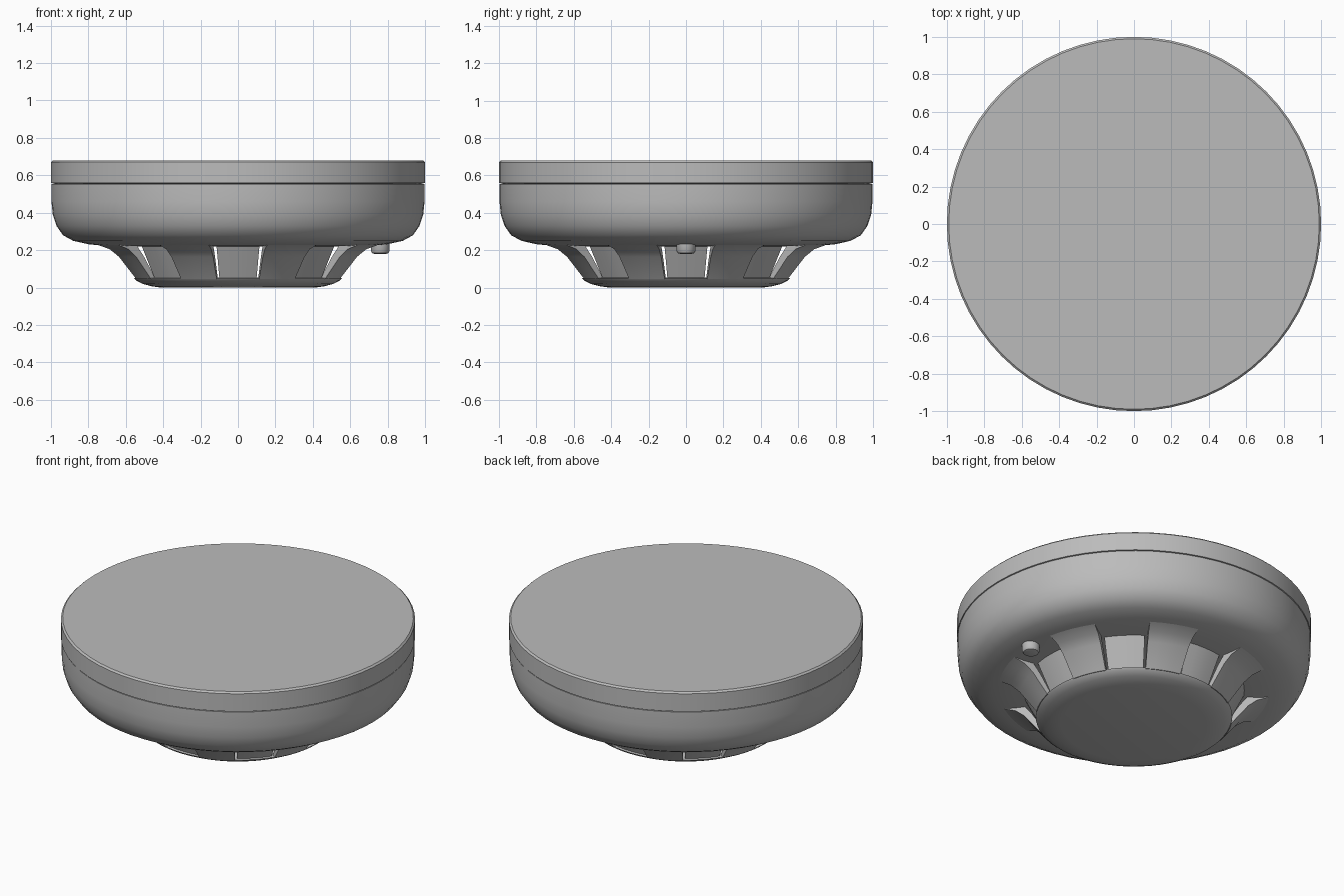
import bpy, math

cube = bpy.data.objects.get("Cube")
if cube:
    bpy.data.objects.remove(cube, do_unlink=True)

grey = bpy.data.materials.new("plastic_grey")
grey.use_nodes = True
colour = (0.5, 0.5, 0.5, 1)
grey.diffuse_color = colour
grey.node_tree.nodes["Principled BSDF"].inputs["Base Color"].default_value = colour


def finish(name, verts, faces):
    mesh = bpy.data.meshes.new(name)
    mesh.from_pydata(verts, [], faces)
    mesh.materials.append(grey)
    obj = bpy.data.objects.new(name, mesh)
    bpy.context.collection.objects.link(obj)
    bpy.ops.object.select_all(action="DESELECT")
    obj.select_set(True)
    bpy.context.view_layer.objects.active = obj
    bpy.ops.object.mode_set(mode="EDIT")
    bpy.ops.mesh.select_all(action="SELECT")
    bpy.ops.mesh.normals_make_consistent(inside=False)
    bpy.ops.object.mode_set(mode="OBJECT")
    bpy.ops.object.shade_smooth_by_angle(angle=math.radians(40))
    return obj


def lathe(name, profile, sides=64):
    """Spin an open (radius, z) profile and cap both ends."""
    n = len(profile)
    verts = [(r * math.cos(a), r * math.sin(a), z)
             for a in (i * math.tau / sides for i in range(sides))
             for r, z in profile]
    faces = [(i * n + j, (i + 1) % sides * n + j,
              (i + 1) % sides * n + j + 1, i * n + j + 1)
             for i in range(sides) for j in range(n - 1)]
    faces += [[i * n + j for i in range(sides)] for j in (0, n - 1)]
    return finish(name, verts, faces)


def sector(name, section, centre, half, steps=4):
    """Sweep a closed (radius, z) section through a short arc."""
    n = len(section)
    verts = []
    for i in range(steps + 1):
        a = math.radians(centre - half + 2 * half * i / steps)
        verts += [(r * math.cos(a), r * math.sin(a), z) for r, z in section]
    faces = [(i * n + j, i * n + (j + 1) % n,
              (i + 1) * n + (j + 1) % n, (i + 1) * n + j)
             for i in range(steps) for j in range(n)]
    faces += [range(n), range(steps * n, steps * n + n)]
    return finish(name, verts, [list(f) for f in faces])


# Rounded main housing, with a slight seam below the mounting base
lathe("housing", [(0.55, 0.22), (0.70, 0.222), (0.80, 0.232), (0.88, 0.25),
                  (0.935, 0.28), (0.97, 0.33), (0.99, 0.39), (0.997, 0.46),
                  (0.997, 0.555)])
lathe("mounting_base", [(0.98, 0.555), (1.0, 0.56), (1.0, 0.67), (0.99, 0.68)])

# Shallow lower cap
lathe("lower_cap", [(0.41, 0.0), (0.46, 0.007), (0.51, 0.02), (0.545, 0.038),
                    (0.555, 0.05), (0.53, 0.055)])

# Sloping outer ribs, alternating with steeper recessed baffles
rib = [(0.77, 0.23), (0.70, 0.205), (0.65, 0.165), (0.555, 0.045),
       (0.525, 0.045), (0.60, 0.165), (0.65, 0.23)]
baffle = [(0.625, 0.225), (0.54, 0.05), (0.51, 0.05), (0.595, 0.225)]
for k in range(8):
    sector(f"outer_rib_{k + 1}", rib, 45 * k + 22.5, 10.7)
    sector(f"inner_baffle_{k + 1}", baffle, 45 * k, 10.6)

# Small indicator light under the housing
light = lathe("indicator_light", [(0.05, 0.24), (0.05, 0.195), (0.043, 0.184),
                                  (0.03, 0.18)], 24)
light.location.x = 0.76
